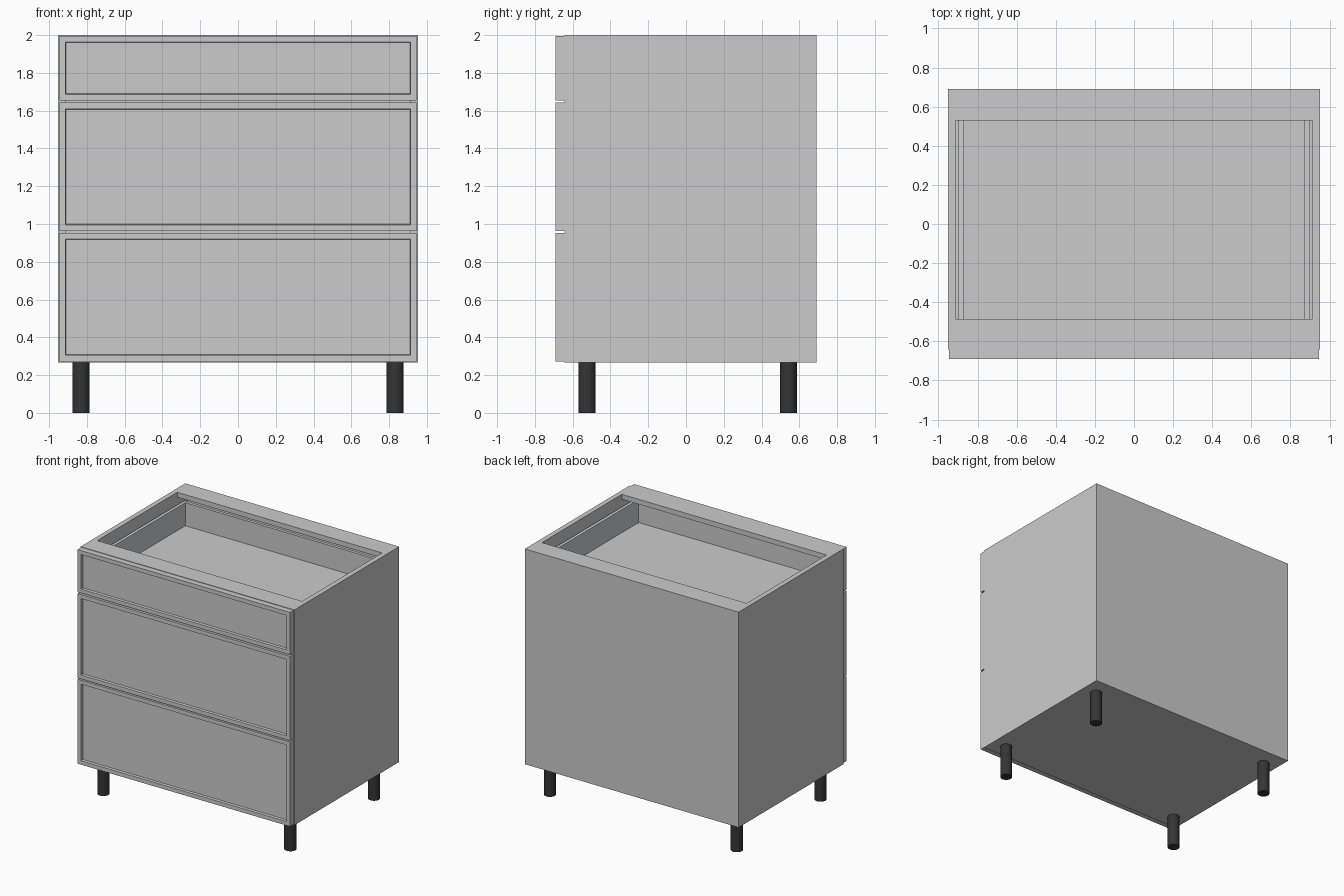
import bpy, bmesh

if "Cube" in bpy.data.objects:
    bpy.data.objects.remove(bpy.data.objects["Cube"])


def material(name, rgb):
    m = bpy.data.materials.new(name)
    m.diffuse_color = (*rgb, 1)
    m.use_nodes = True
    m.node_tree.nodes["Principled BSDF"].inputs["Base Color"].default_value = m.diffuse_color
    return m


black = material("black_plastic", (0.035, 0.035, 0.035))
steel = material("drawer_steel", (0.60, 0.63, 0.65))


def finish(bm, name, mat=None):
    me = bpy.data.meshes.new(name)
    bm.to_mesh(me)
    bm.free()
    ob = bpy.data.objects.new(name, me)
    bpy.context.collection.objects.link(ob)
    if mat:
        me.materials.append(mat)
    return ob


def box_bm(x, y, z):
    bm = bmesh.new()
    bmesh.ops.create_cube(bm, size=1)
    for v in bm.verts:
        v.co = [r[0] if c < 0 else r[1] for c, r in zip(v.co, (x, y, z))]
    return bm


def box(name, x, y, z, mat=None):
    return finish(box_bm(x, y, z), name, mat)


W, IN = 0.952, 0.912            # outer and inner half width
FRONT, SEAM, BACK = -0.69, -0.643, 0.69
BASE, TOP, T = 0.267, 2.0, 0.04

# Carcass: the back panel laps the left side and butts against the right one
box("left_side", (-W, -IN), (SEAM, BACK - 0.03), (BASE, TOP))
box("right_side", (IN, W), (SEAM, BACK), (BASE, TOP))
box("back_panel", (-W, IN), (BACK - 0.03, BACK), (BASE, TOP))
box("bottom_panel", (-IN, IN), (SEAM, BACK - 0.03), (BASE, BASE + T))
box("front_top_rail", (-IN, IN), (SEAM, -0.487), (TOP - T, TOP))
box("back_top_rail", (-IN, IN), (0.53, BACK - 0.03), (TOP - T, TOP))


def drawer_front(name, z0, z1):
    # Slab with a framed, recessed centre field
    bm = box_bm((-0.946, 0.946), (FRONT, SEAM), (z0, z1))
    bm.normal_update()
    face = min(bm.faces, key=lambda f: f.calc_center_median().y)
    bmesh.ops.inset_region(bm, faces=[face], thickness=0.046)
    bmesh.ops.inset_region(bm, faces=[face], thickness=0.005, depth=-0.018)
    finish(bm, name)


def drawer_box(name, z0, z1):
    # Metal sides with a floor and a back between them
    y0, y1 = SEAM, 0.60
    for side, s in (("left", -1), ("right", 1)):
        xs = sorted((s * 0.872, s * 0.897))
        box(f"{name}_{side}_side", xs, (y0, y1), (z0, z1), steel)
    box(f"{name}_floor", (-0.872, 0.872), (y0, y1), (z0, z0 + 0.03))
    box(f"{name}_back", (-0.872, 0.872), (y1 - 0.025, y1), (z0 + 0.03, z1))


for label, z0, z1, top in (("lower", 0.273, 0.953, 0.75),
                           ("middle", 0.963, 1.642, 1.44),
                           ("upper", 1.654, 1.996, 1.91)):
    drawer_front(f"{label}_drawer_front", z0, z1)
    drawer_box(f"{label}_drawer", z0 + 0.04, top)

# Round legs
for yn, y in (("front", -0.523), ("back", 0.542)):
    for xn, x in (("left", -0.832), ("right", 0.832)):
        bpy.ops.mesh.primitive_cylinder_add(vertices=32, radius=0.045,
                                            depth=BASE, location=(x, y, BASE / 2))
        leg = bpy.context.object
        leg.name = f"{yn}_{xn}_leg"
        leg.data.materials.append(black)
        bpy.ops.object.shade_smooth_by_angle()
